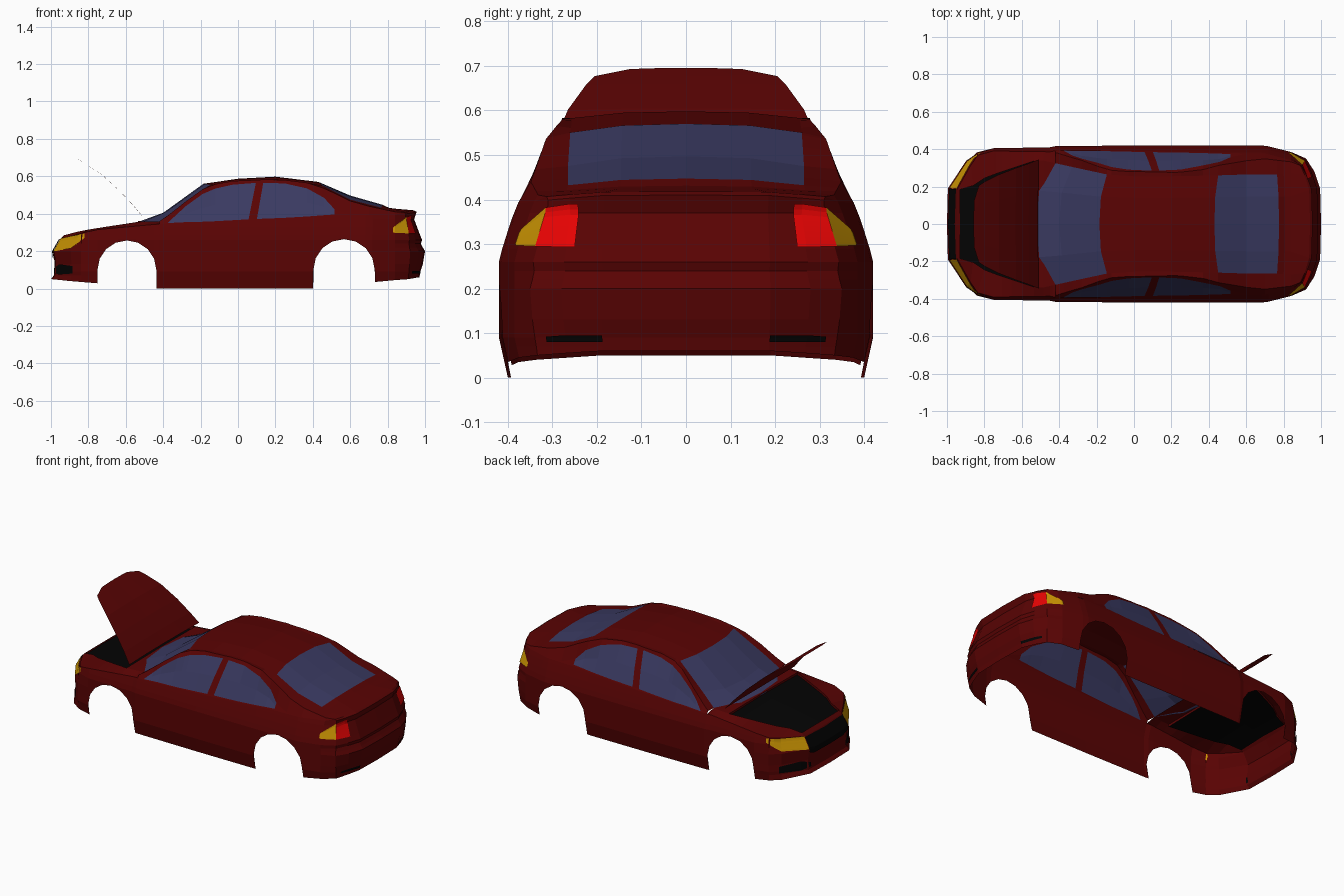
import bpy, bmesh, math

if "Cube" in bpy.data.objects:
    bpy.data.objects.remove(bpy.data.objects["Cube"])

def material(name, rgb):
    m = bpy.data.materials.new(name)
    m.diffuse_color = (*rgb, 1)
    m.use_nodes = True
    m.node_tree.nodes["Principled BSDF"].inputs["Base Color"].default_value = m.diffuse_color
    return m

PAINT = material("dark_red_paint", (0.10, 0.001, 0.001))
GLASS = material("blue_glass", (0.042, 0.042, 0.12))
BLACK = material("black_trim", (0.001, 0.001, 0.001))
AMBER = material("amber_lens", (0.60, 0.30, 0.001))
RED = material("red_lens", (0.80, 0.001, 0.001))
MATS = [PAINT, GLASS, BLACK, AMBER, RED]

def lerp(a, b, t):
    return tuple(p + (q - p) * t for p, q in zip(a, b))

def table(tab, x):
    """Piecewise linear lookup; the first field of each row is the key."""
    if x <= tab[0][0]:
        return tab[0][1:]
    for a, b in zip(tab, tab[1:]):
        if x <= b[0]:
            return lerp(a[1:], b[1:], (x - a[0]) / (b[0] - a[0]))
    return tab[-1][1:]

def sheet(name, rows, mat=lambda i, j: PAINT):
    """Quad sheet through rows of points, mirrored across the car's centre plane."""
    bm = bmesh.new()
    vs = [[bm.verts.new(p) for p in r] for r in rows]
    for i in range(len(vs) - 1):
        for j in range(len(vs[0]) - 1):
            f = bm.faces.new((vs[i][j], vs[i + 1][j], vs[i + 1][j + 1], vs[i][j + 1]))
            f.material_index = MATS.index(mat(i, j))
    bmesh.ops.remove_doubles(bm, verts=bm.verts, dist=0.0002)
    bmesh.ops.recalc_face_normals(bm, faces=bm.faces)
    me = bpy.data.meshes.new(name)
    bm.to_mesh(me)
    bm.free()
    for m in MATS:
        me.materials.append(m)
    ob = bpy.data.objects.new(name, me)
    bpy.context.collection.objects.link(ob)
    mir = ob.modifiers.new("mirror", "MIRROR")
    mir.use_axis = (False, True, False)
    mir.merge_threshold = 0.0005
    return ob

# Shoulder height and half width along the car, and wall insets by height
TOP = [(-1, .265), (-.9, .285), (-.75, .315), (-.42, .345), (0, .36),
       (.5, .388), (.84, .395), (.95, .40), (1, .41)]
PLAN = [(-.76, .405), (-.45, .41), (-.4, .42), (.7, .42), (.84, .385)]
INSET = [
    [(.05, 0), (.07, .015), (.13, .02), (.17, .015), (.20, .012), (.27, .052)],
    [(0, .02), (.09, 0), (.26, 0), (.30, .01), (.36, .03), (.41, .05)],
    [(.06, .03), (.09, .025), (.13, .012), (.20, 0), (.22, .012), (.24, .022),
     (.26, .016), (.29, .028), (.37, .058), (.41, .045)],
]

# Wall columns from nose centre round to tail centre:
# x, y, bottom z, outward nx, ny, profile (0 nose, 1 side, 2 tail)
cols = [(-1, 0, .05, -1, 0, 0), (-.995, .19, .05, -1, .1, 0),
        (-.90, .34, .04, -.7, .7, .3), (-.84, .385, .035, -.3, .95, .8)]

def side_col(x, z):
    cols.append((x, table(PLAN, x)[0], z, 0, 1, 1))

def wheel_arch(cx, r, z_before, z_after):
    side_col(cx - r - .001, z_before)
    for i in range(9):
        a = math.pi * i / 8
        side_col(cx - r * math.cos(a), .10 + r * math.sin(a))
    side_col(cx + r + .001, z_after)

wheel_arch(-.594, .157, .028, 0)
side_col(-.42, 0)
side_col(0, 0)
wheel_arch(.567, .164, 0, .035)
cols += [(.84, .385, .045, 0, 1, 1), (.92, .35, .05, .5, .85, 1.5),
         (.965, .28, .055, .9, .4, 2), (.995, .19, .06, 1, .1, 2), (1, 0, .06, 1, 0, 2)]
N = len(cols)

def wall(c, z, off=0):
    i = min(int(c), N - 2)
    x, y, _, nx, ny, k = lerp(cols[i], cols[i + 1], c - i)
    a = min(int(k), 1)
    s0, s1 = table(INSET[a], z)[0], table(INSET[a + 1], z)[0]
    d = off - (s0 + (s1 - s0) * (k - a))
    return (x + nx * d, max(0, y + ny * d), z)

# Outer body wall with bumpers and open wheel arches
LEVELS = [0, .07, .09, .13, .20, .22, .24, .26, .29, .33, .37, 1]
rows = []
for c, col in enumerate(cols):
    top = table(TOP, col[0])[0]
    rows.append([wall(c, min(max(l, col[2] + .001 * i), top - .001 * (11 - i)))
                 for i, l in enumerate(LEVELS)])
sheet("body_wall", rows)
wall_top = [r[-1] for r in rows]

# Lamps and trim: strips of (column, low z, high z) laid on the wall
def strip(name, mat, spans):
    sheet(name, [[wall(c, lo + (hi - lo) * t / 8, .006) for t in range(9)]
                 for c, lo, hi in spans], lambda i, j: mat)

strip("grille", BLACK, [(0, .16, .262), (.75, .16, .264), (1, .18, .264)])
strip("headlight", AMBER, [(1.02, .198, .268), (2, .215, .284), (2.6, .24, .288), (3.2, .27, .294)])
strip("fog_vent", BLACK, [(.9, .085, .11), (1.3, .075, .13), (2.2, .08, .12)])
strip("tail_lamp_amber", AMBER, [(N - 5.1, .30, .325), (N - 5, .297, .335), (N - 4, .295, .382)])
strip("tail_lamp_red", RED, [(N - 4, .295, .382), (N - 3, .293, .39), (N - 2.75, .293, .39)])
strip("rear_vent", BLACK, [(N - 3.6, .08, .092), (N - 3, .08, .095), (N - 2, .08, .095)])

# Fender tops and nose panel, running in to the hood opening
FENDER = [(-.80, .245, .315), (-.72, .275, .328), (-.51, .345, .36), (-.42, .325, .357)]
inner = [(-.93, 0, .285), (-.93, .185, .285), (-.86, .205, .303), (-.80, .245, .315)]
count = next(i for i, c in enumerate(cols) if c[0] == -.42) + 1
inner += [(c[0], *table(FENDER, c[0])) for c in cols[4:count]]
sheet("fenders", [[wall_top[i], inner[i]] for i in range(count)])

# Black engine bay floor, sunk just below the fender edge, and its red cowl
def sunk(p):
    return [(p[0], p[1], p[2] - .014), (p[0], 0, p[2] - .008)]

bay = [p for p in inner[1:] if p[0] < -.5]
sheet("engine_bay", [[p] + sunk(p) for p in bay], lambda i, j: PAINT if j == 0 else BLACK)
cowl = [bay[-1]] + [p for p in inner if p[0] >= -.5]
sheet("cowl", [sunk(bay[-1])] + [[p, (p[0], 0, .36)] for p in cowl])

# Raised hood: x, z, half width from hinge to tip
HOOD = [(-.51, .385, .345), (-.56, .445, .325), (-.63, .52, .30), (-.72, .602, .265),
        (-.80, .657, .225), (-.83, .677, .205), (-.855, .693, .125)]
sheet("raised_hood", [[(x, w, z), (x - .002, w * .5, z + .002), (x - .003, 0, z + .002)]
                      for x, z, w in HOOD])

# Windscreen, roof, rear window and rear deck: edge x, y, z, centre x, z
ROOF = [(-.42, .325, .357, -.54, .354), (-.33, .305, .425, -.40, .405),
        (-.145, .265, .555, -.185, .560), (0, .255, .575, 0, .587),
        (.20, .255, .583, .20, .598), (.45, .26, .55, .43, .570),
        (.60, .265, .475, .60, .497), (.765, .265, .432, .775, .447),
        (.80, .268, .421, .808, .431), (.84, .27, .418, .84, .427)]
rows = []
for x, y, z, cx, cz in ROOF:
    a, b = (x, y, z), (cx, 0, cz)
    m = lerp(a, b, .8)
    rows.append([a, (m[0], y * .55, m[2]), b])
deck_end = rows[-1]
sheet("roof_and_screens", rows, lambda i, j: GLASS if i in (0, 1, 5, 6) else PAINT)

# Cabin sides: x, pillar slant, window low z, window high z, roof rail z
SIDE = [(-.42, 0, .345, .345, .36), (-.375, 0, .35, .352, .39), (-.28, 0, .355, .44, .465),
        (-.19, 0, .357, .505, .53), (-.12, 0, .36, .535, .558), (-.03, 0, .365, .555, .575),
        (.055, .04, .37, .565, .58), (.10, .035, .372, .565, .583), (.25, 0, .378, .562, .58),
        (.37, 0, .385, .535, .565), (.46, 0, .392, .485, .535), (.515, 0, .396, .425, .51),
        (.60, 0, .393, .395, .468), (.70, 0, .394, .396, .44), (.84, 0, .395, .395, .41)]
LEAN = [(0, 0), (.05, .03), (.15, .065), (.21, .11)]
xs = sorted({r[0] for r in SIDE} | {r[0] for r in ROOF})
rows = []
for x in xs:
    slant, lo, hi, rail = table(SIDE, x)
    belt = table(TOP, x)[0]
    y0 = table(PLAN, x)[0] - table(INSET[1], belt)[0]
    row = [(x + slant * (z - belt) / .2, y0 - table(LEAN, z - belt)[0], z)
           for z in (belt, lo, (lo + hi) / 2, hi, rail)]
    rows.append(row + [(x, *table(ROOF, x)[:2])])
rail_end = rows[-1][4]

def side_mat(i, j):
    mid = (xs[i] + xs[i + 1]) / 2
    window = -.375 < mid < .055 or .10 < mid < .515
    return GLASS if window and j in (1, 2) else PAINT

sheet("cabin_sides", rows, side_mat)

# Boot lid between the tail wall and the rear deck
lid = [wall_top[-5], rail_end] + deck_end
sheet("boot_lid", [[a, lerp(a, b, .12)[:2] + (max(a[2], min(a[2] + .008, b[2])),), b]
                   for a, b in zip(wall_top[-5:], lid)])
